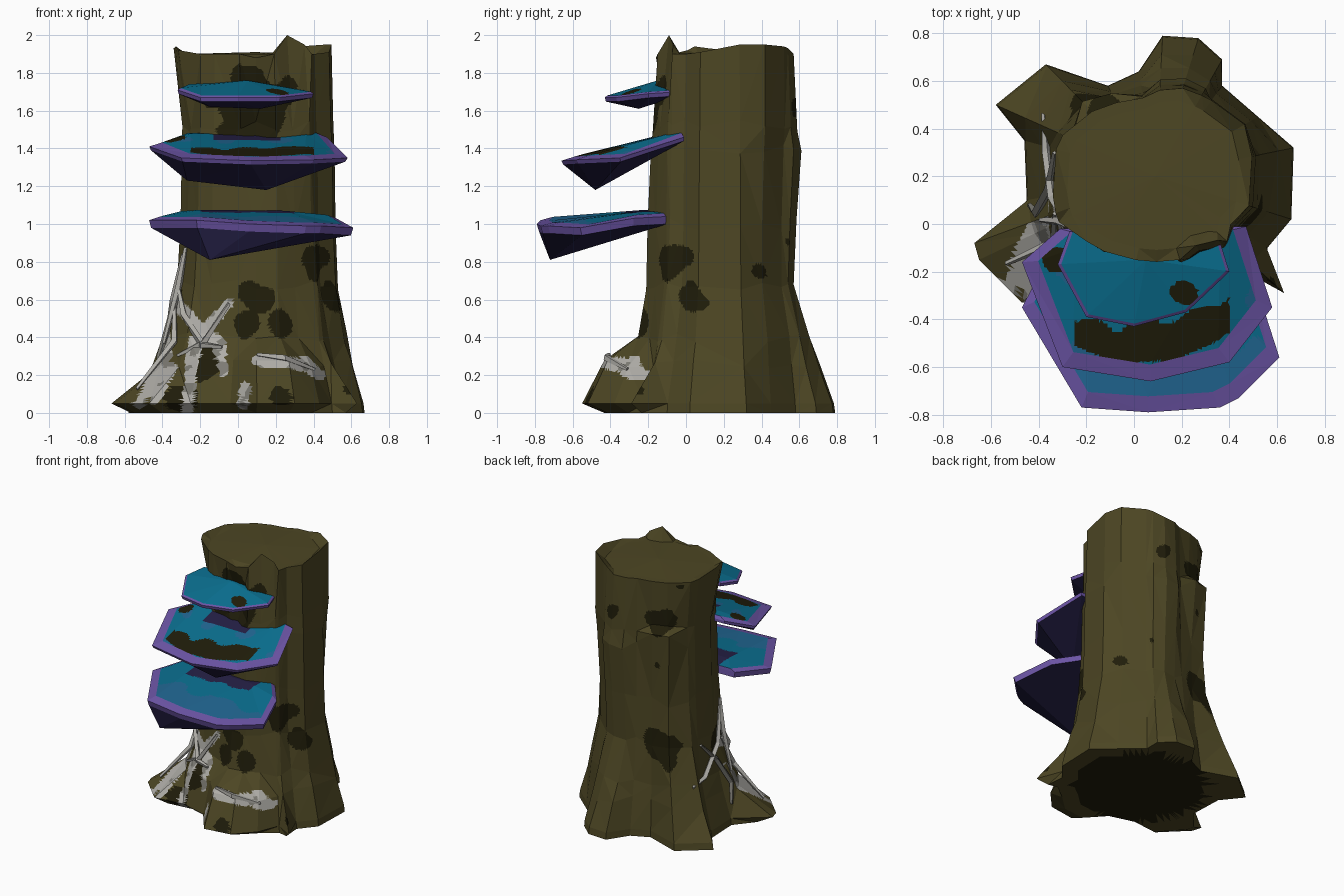
import bpy, bmesh, math, random
from mathutils import Vector, noise
from mathutils.bvhtree import BVHTree

if "Cube" in bpy.data.objects:
    bpy.data.objects.remove(bpy.data.objects["Cube"])

random.seed(4)
COLOURS = [("bark brown", (0.073, 0.061, 0.017)), ("dark bark", (0.014, 0.012, 0.003)),
           ("cap teal", (0.003, 0.16, 0.28)), ("cap blue", (0.015, 0.135, 0.29)),
           ("rim purple", (0.15, 0.09, 0.38)), ("underside navy", (0.018, 0.014, 0.06)),
           ("pale mycelium", (0.43, 0.42, 0.39)), ("grey mycelium", (0.21, 0.205, 0.18))]
BARK, DARK, TEAL, BLUE, PURPLE, NAVY, PALE, GREY = range(8)
MATS = []
for name, rgb in COLOURS:
    m = bpy.data.materials.new(name)
    m.diffuse_color = (*rgb, 1)
    m.use_nodes = True
    m.node_tree.nodes["Principled BSDF"].inputs["Base Color"].default_value = m.diffuse_color
    MATS.append(m)


def make_object(name, bm):
    me = bpy.data.meshes.new(name)
    bm.to_mesh(me)
    bm.free()
    for m in MATS:
        me.materials.append(m)
    ob = bpy.data.objects.new(name, me)
    bpy.context.collection.objects.link(ob)
    return ob


def add_face(bm, verts, mat):
    vs = []
    for v in verts:
        if v not in vs:
            vs.append(v)
    if len(vs) > 2:
        bm.faces.new(vs).material_index = mat


def paint(bm, axes, step, cuts, rule):
    """Split the flat faces finely and recolour the pieces by a rule."""
    bmesh.ops.recalc_face_normals(bm, faces=bm.faces[:])
    bmesh.ops.triangulate(bm, faces=bm.faces[:])
    for axis in axes:
        no = Vector((axis == "x", axis == "y", axis == "z"))
        for k in range(-int(1 / step), int(2 / step)):
            bmesh.ops.bisect_plane(bm, geom=bm.verts[:] + bm.edges[:] + bm.faces[:], dist=1e-4,
                                   plane_co=no * (k + 0.37) * step, plane_no=no)
    bmesh.ops.triangulate(bm, faces=bm.faces[:])
    bmesh.ops.subdivide_edges(bm, edges=bm.edges[:], cuts=cuts, use_grid_fill=True)
    bm.normal_update()
    for f in bm.faces:
        f.material_index = rule(f.calc_center_median(), f.normal, f.material_index)


def seg_dist(px, pz, a, b):
    ax, az, bx, bz = *a, *b
    dx, dz = bx - ax, bz - az
    t = max(0, min(1, ((px - ax) * dx + (pz - az) * dz) / (dx * dx + dz * dz)))
    return math.hypot(px - ax - t * dx, pz - az - t * dz)


# ---- Trunk: root outline blended upward into a grooved oval stem
CX, CY, RX, RY = 0.09, 0.20, 0.41, 0.37
ROOTS = [(0.67, 0.32), (0.52, 0.45), (0.37, 0.58), (0.37, 0.69), (0.27, 0.78), (0.12, 0.79),
         (0.02, 0.64), (-0.11, 0.58), (-0.37, 0.67), (-0.58, 0.5), (-0.46, 0.35), (-0.45, 0.1),
         (-0.67, -0.08), (-0.65, -0.15), (-0.47, -0.33), (-0.25, -0.30), (-0.04, -0.36),
         (0.1, -0.55), (0.3, -0.52), (0.43, -0.38), (0.5, -0.22), (0.63, -0.29),
         (0.56, -0.1), (0.66, 0.02)]
GROOVE = [1.0, 1.08, 1.03, 1.02, 1.02, 0.96, 0.89, 0.92, 0.96, 0.94, 0.94, 0.95,
          0.92, 0.93, 1.02, 1.0, 0.97, 0.97, 1.03, 1.02, 1.02, 1.04, 0.93, 1.0]
LEVELS = [0, 0.05, 0.26, 0.4, 0.68, 1.0, 1.4, 1.52, 1.9]
BUTTRESS = [1, 0.97, 0.66, 0.48, 0.22, 0.15, 0.12, 0.08, 0.03]
LEFT = [1, 0.97, 0.62, 0.42, 0.2, 0.08, 0.04, 0.02, 0.03]
BACK = [1, 0.97, 0.66, 0.42, 0.03, 0.1, 0.22, 0.12, 0.03]
FRONT = [0.7, 1, 0.7, 0.24, 0.12, 0.1, 0.05, 0.02, 0]          # knuckle roots
SIDE = [0.75, 1, 0.42, 0.25, 0.12, 0.05, 0.02, 0.0, 0.0]       # low side roots
RIM = {0: 0.05, 1: 0.05, 2: 0.04, 3: 0.03, 4: 0.0, 9: 0.0, 10: 0.01, 11: 0.03, 12: 0.04, 13: 0.02,
       17: -0.02, 18: 0.0, 19: 0.1, 20: 0.05, 21: 0.0, 22: 0.0, 23: 0.01}
# local bulges and hollows of the stem: (column, level) -> radius factor
DENTS = {(1, 4): 0.88, (2, 4): 0.9, (1, 5): 0.9, (2, 5): 0.92, (1, 6): 0.96, (2, 6): 0.97,
         (7, 6): 1.12, (8, 6): 1.1, (7, 7): 0.95, (8, 7): 0.93, (17, 7): 0.8, (16, 7): 0.93,
         (9, 8): 1.1, (10, 8): 1.12, (11, 8): 1.12, (12, 8): 1.2, (13, 8): 1.2,
         (18, 8): 0.95, (19, 8): 0.87, (20, 8): 0.93}


def trunk_point(i, k):
    bx, by = ROOTS[i]
    dx, dy = bx - CX, by - CY
    r = GROOVE[i] * DENTS.get((i, k), 1) / math.hypot(dx / RX, dy / RY)
    ex, ey = CX + dx * r, CY + dy * r
    prof = (LEFT if 9 <= i <= 11 else BACK if 3 <= i <= 5 else SIDE if i in (12, 13, 14, 21)
            else FRONT if 15 <= i <= 19 else BUTTRESS)
    w = prof[k]
    z = LEVELS[k] + (RIM.get(i, 0) if k == 8 else 0)
    if i in (7, 8) and k in (6, 7):            # snapped buttress ledge
        z = 1.52 if k == 6 else 1.57
    elif 1 < k < 8:
        z += random.uniform(-0.03, 0.03)
    return Vector((ex + (bx - ex) * w, ey + (by - ey) * w, z))


n = len(ROOTS)
bm = bmesh.new()
rings = [[bm.verts.new(trunk_point(i, k)) for i in range(n)] for k in range(9)]
lip = [bm.verts.new((CX + (v.co.x - CX) * 0.86, CY + (v.co.y - CY) * 0.86, 1.9)) for v in rings[-1]]
rings.append(lip)
bottom, top = bm.verts.new((0.05, 0.15, 0)), bm.verts.new((CX, CY, 1.91))
for j in range(n):
    i = (j + 1) % n
    for a, b in zip(rings, rings[1:]):
        add_face(bm, (a[j], a[i], b[i], b[j]), BARK)
    add_face(bm, (rings[0][i], rings[0][j], bottom), DARK)
    add_face(bm, (lip[j], lip[i], top), BARK)
bmesh.ops.recalc_face_normals(bm, faces=bm.faces[:])
tree = BVHTree.FromBMesh(bm)

# painted mycelium on the front, as lines in x and z
WEB = [((-0.52, 0.05), (-0.38, 0.3)), ((-0.44, 0.08), (-0.36, 0.24)), ((-0.38, 0.3), (-0.4, 0.68)),
       ((-0.4, 0.65), (-0.1, 0.36)), ((-0.27, 0.02), (-0.23, 0.36)), ((-0.23, 0.38), (-0.05, 0.58)),
       ((-0.1, 0.38), (-0.08, 0.22)), ((0.1, 0.28), (0.38, 0.25)), ((0.35, 0.27), (0.43, 0.2)),
       ((0.03, 0.05), (0.04, 0.13))]
# dark blotches: x, y, z, radius
BLOTS = [(0.1, -0.2, 0.62, 0.09), (0.03, -0.22, 0.48, 0.08), (0.25, -0.25, 0.48, 0.08),
         (0.22, -0.53, 0.1, 0.06), (-0.17, -0.3, 0.25, 0.1), (0.4, -0.05, 0.8, 0.11),
         (0.44, 0.05, 0.62, 0.1), (0.05, -0.17, 1.6, 0.2), (-0.15, 0.5, 0.65, 0.13),
         (-0.12, 0.48, 1.6, 0.1), (0.25, -0.13, 1.7, 0.08), (0.35, 0.55, 0.9, 0.07),
         (-0.3, -0.28, 0.08, 0.08)]


def trunk_rule(c, nor, mat):
    if c.z < 0.001:
        return DARK if math.hypot(c.x - 0.07, c.y - 0.15) < 0.47 else BARK
    wob = noise.noise(c * 8) * 0.6
    if nor.y < 0.1 and c.y < 0.1 and c.z < 0.75:
        d = min(seg_dist(c.x, c.z, *s) for s in WEB)
        if d < 0.031 + 0.022 * wob:
            return PALE if noise.noise(c * 12) > -0.25 else GREY
    if c.z < 1.88:
        for x, y, z, r in BLOTS:
            if (c - Vector((x, y, z))).length < r * (1 + wob):
                return DARK
        if noise.noise(c * 4 + Vector((7, 3, 1))) > 0.66:
            return DARK
    return mat


paint(bm, "z", 0.08, 4, trunk_rule)
make_object("tree_stump", bm)


# ---- Shelf mushrooms: outline rim, raised cap, faceted underside
def shelf(name, outline, tops, keels, inset, rise, thick, rule):
    bm = bmesh.new()
    c = Vector((0.05, -0.12, 0))
    pts = [Vector(p) for p in outline]
    up = [bm.verts.new(p) for p in pts]
    low = [bm.verts.new((p.x * 0.98, p.y * 0.985, p.z - thick)) for p in pts]
    cap = [bm.verts.new((p.x + (c.x - p.x) * inset, p.y + (c.y - p.y) * inset, p.z + rise)) for p in pts]
    tv, kv = [bm.verts.new(p) for p in tops], [bm.verts.new(p) for p in keels]

    def near(v, group):
        return min(group, key=lambda g: abs(g.co.x - v.co.x))
    for j in range(len(pts)):
        i = (j + 1) % len(pts)
        add_face(bm, (low[j], low[i], up[i], up[j]), PURPLE)
        add_face(bm, (up[j], up[i], cap[i], cap[j]), PURPLE)
        add_face(bm, (cap[j], cap[i], near(cap[i], tv), near(cap[j], tv)), TEAL)
        add_face(bm, (low[i], low[j], near(low[j], kv), near(low[i], kv)), NAVY)
    paint(bm, "xy", 0.09, 4, lambda p, nor, m: rule(p, noise.noise(p * 7)) if m == TEAL else m)
    make_object(name, bm)


def low_rule(p, w):
    if p.y > -0.33 + 0.06 * w and abs(p.x - 0.05) < 0.25:
        return NAVY
    return BLUE if p.y < -0.52 + 0.12 * w else TEAL


def mid_rule(p, w):
    edge = -0.40 + (p.x - 0.05) ** 2 * (p.x > 0) + 0.08 * w
    if -0.25 < p.x < 0.4 and -0.58 + 0.9 * (p.x - 0.03) ** 2 < p.y < edge:
        return DARK
    if math.hypot(p.x + 0.33, p.y + 0.15) < 0.05 + 0.02 * w:
        return DARK
    if p.y > -0.24 and abs(p.x - 0.05) < 0.18:
        return NAVY
    return BLUE if w > 0.25 else TEAL


def high_rule(p, w):
    return DARK if math.hypot((p.x - 0.21) * 0.8, p.y + 0.29) < 0.045 + 0.02 * w else TEAL


shelf("lower_shelf_mushroom",
      [(-0.34, -0.1, 1.05), (-0.47, -0.35, 1.02), (-0.22, -0.77, 1.02), (0.06, -0.79, 1.0),
       (0.36, -0.77, 0.99), (0.44, -0.73, 0.99), (0.61, -0.56, 0.98), (0.52, -0.28, 1.03), (0.38, -0.1, 1.04)],
      [(-0.2, -0.22, 1.075), (0.25, -0.22, 1.07)], [(-0.15, -0.72, 0.81)], 0.1, 0.018, 0.04, low_rule)
shelf("middle_shelf_mushroom",
      [(-0.31, -0.02, 1.46), (-0.47, -0.16, 1.41), (-0.3, -0.6, 1.35), (0.07, -0.66, 1.335),
       (0.4, -0.58, 1.34), (0.58, -0.35, 1.35), (0.47, -0.01, 1.46)],
      [(-0.25, -0.1, 1.48), (0.36, -0.1, 1.475)], [(-0.27, -0.42, 1.23), (0.15, -0.48, 1.18)],
      0.13, 0.022, 0.02, mid_rule)
shelf("upper_shelf_mushroom",
      [(-0.27, -0.03, 1.73), (-0.32, -0.17, 1.71), (-0.2, -0.39, 1.67), (0.0, -0.43, 1.67),
       (0.22, -0.37, 1.67), (0.4, -0.2, 1.69), (0.35, -0.04, 1.7)],
      [(0.05, -0.15, 1.76)], [(-0.15, -0.27, 1.62), (0.12, -0.25, 1.61)], 0.04, 0.01, 0.022, high_rule)

# ---- Raised mycelium strands, snapped to the bark
STRANDS = [[(-0.32, -0.03, 0.88), (-0.38, -0.02, 0.68), (-0.42, 0.0, 0.38)],
           [(-0.32, 0.0, 0.84), (-0.37, 0.1, 0.6), (-0.42, 0.3, 0.42), (-0.38, 0.46, 0.4)],
           [(-0.39, -0.02, 0.68), (-0.3, -0.1, 0.52), (-0.22, -0.25, 0.4), (-0.1, -0.3, 0.4)],
           [(-0.35, 0.3, 0.65), (-0.4, 0.15, 0.5), (-0.42, 0.05, 0.3), (-0.45, 0.08, 0.15)],
           [(-0.37, 0.05, 0.62), (-0.38, -0.1, 0.4), (-0.55, -0.18, 0.15)],
           [(-0.05, -0.2, 0.58), (-0.22, -0.25, 0.42), (-0.38, -0.2, 0.33)],
           [(0.1, -0.4, 0.3), (0.25, -0.42, 0.29), (0.42, -0.32, 0.24)]]
for s, path in enumerate(STRANDS):
    bm = bmesh.new()
    prev = None
    for k, p in enumerate(path):
        co, nor, _, _ = tree.find_nearest(Vector(p))
        along = (Vector(path[min(k + 1, len(path) - 1)]) - Vector(path[max(k - 1, 0)])).normalized()
        side = along.cross(nor).normalized()
        w = 0.02 if 0 < k < len(path) - 1 else 0.01
        co = co + nor * 0.012
        ring = [bm.verts.new(co + d * w) for d in (side, nor, -side, -nor)]
        if prev:
            for j in range(4):
                add_face(bm, (prev[j], prev[(j + 1) % 4], ring[(j + 1) % 4], ring[j]), GREY if s == 3 else PALE)
        else:
            add_face(bm, ring[::-1], PALE)
        prev = ring
    add_face(bm, prev, PALE)
    bmesh.ops.recalc_face_normals(bm, faces=bm.faces[:])
    make_object("mycelium_strand_%d" % (s + 1), bm)
